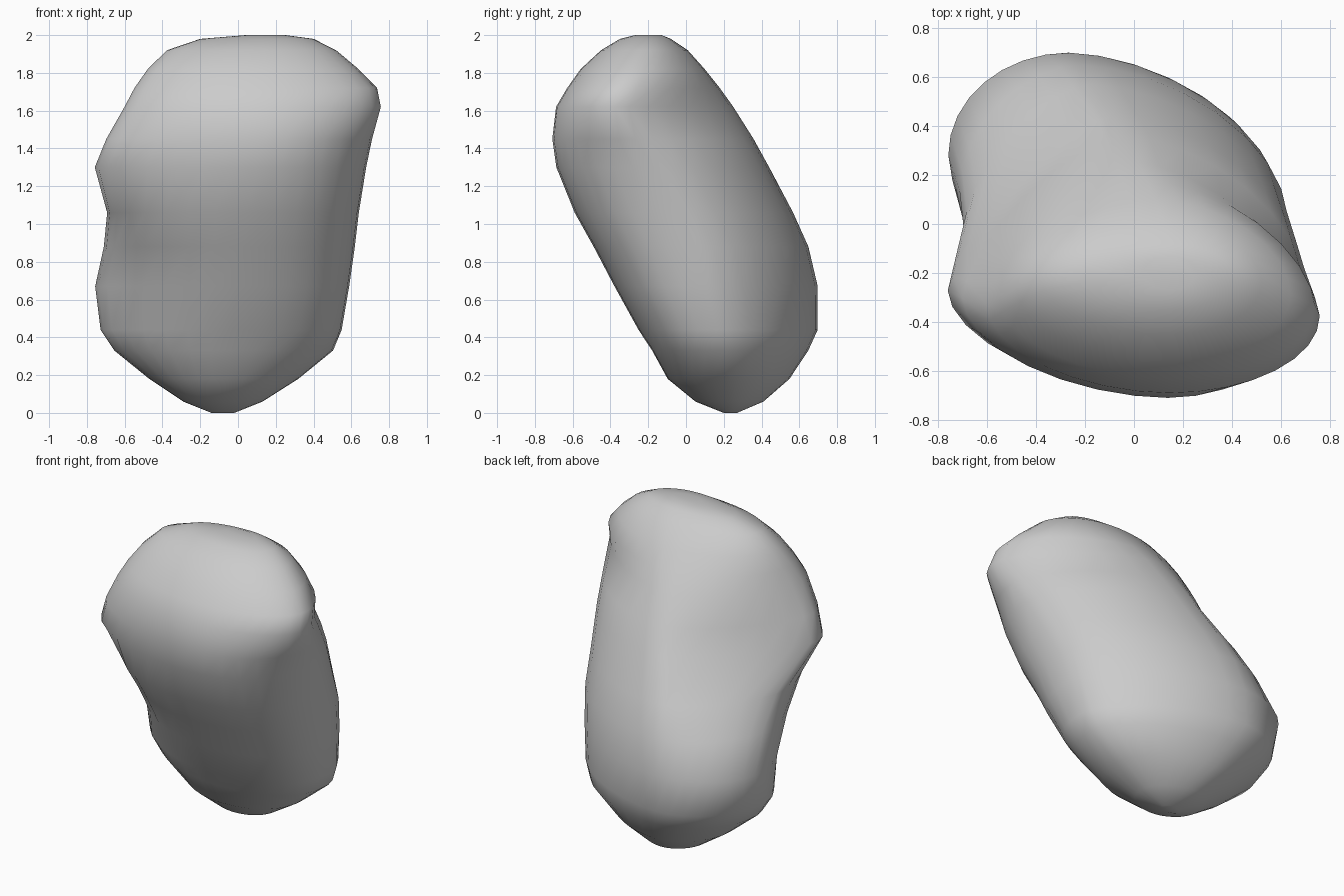
import bpy
import bmesh
from math import sin, cos, pi

default_cube = bpy.data.objects.get("Cube")
if default_cube:
    bpy.data.objects.remove(default_cube, do_unlink=True)

# Outline of the leaning boulder: height, low and high x, front and back y
OUTLINE = [
    (0, -.14, -.02, .2, .27),
    (.06, -.29, .13, .05, .41),
    (.18, -.47, .32, -.1, .55),
    (.33, -.66, .51, -.18, .65),
    (.44, -.73, .55, -.25, .7),
    (.67, -.76, .59, -.38, .7),
    (.88, -.71, .62, -.49, .65),
    (1.06, -.69, .64, -.59, .57),
    (1.3, -.765, .68, -.69, .44),
    (1.45, -.7, .71, -.71, .36),
    (1.62, -.6, .76, -.69, .25),
    (1.72, -.55, .74, -.63, .18),
    (1.82, -.48, .64, -.56, .1),
    (1.92, -.38, .52, -.45, .01),
    (1.98, -.2, .4, -.35, -.08),
    (2, .04, .25, -.27, -.13),
]

# Where each side bulges furthest, as (height, position) along the other axis
LOW_X_BULGE = [(0, .23), (.42, .2), (.67, .29), (1, .05), (1.3, -.28), (1.62, -.33), (2, -.2)]
HIGH_X_BULGE = [(0, .23), (.33, .2), (.9, .05), (1.3, -.17), (1.62, -.38), (2, -.2)]
FRONT_BULGE = [(0, -.08), (1, .03), (1.45, .14), (2, .15)]
BACK_BULGE = [(0, -.08), (.5, -.3), (1, -.2), (2, .15)]

# Squareness of the four corners by height, going round from the high-x side to the back
CORNERS = [
    [(0, 1.8), (.5, 1.7), (1.4, 1.75), (1.62, 1.5), (1.8, 1.8), (2, 2)],
    [(0, 1.9), (.67, 2), (1.06, 1.6), (1.3, 1.25), (1.62, 1.7), (2, 2)],
    [(0, 2), (.44, 1.75), (.7, 1.75), (1.06, 2.2), (1.3, 1.75), (2, 2)],
    [(0, 2.2), (.7, 2.5), (1.1, 2.4), (1.45, 2), (2, 2)],
]
STEPS = 8


def at_height(curve, z):
    """Linear interpolation along a short list of (height, value)."""
    for (z0, v0), (z1, v1) in zip(curve, curve[1:]):
        if z <= z1:
            return v0 + (v1 - v0) * (z - z0) / (z1 - z0)
    return curve[-1][1]


def ring_points(z, x_low, x_high, y_front, y_back):
    """Closed cross-section made of four rounded corners."""
    high = (x_high, at_height(HIGH_X_BULGE, z))
    low = (x_low, at_height(LOW_X_BULGE, z))
    back = (at_height(BACK_BULGE, z), y_back)
    front = (at_height(FRONT_BULGE, z), y_front)
    points = []
    sides = [(high, back), (low, back), (low, front), (high, front)]
    for quarter, ((side, end), corner) in enumerate(zip(sides, CORNERS)):
        power = at_height(corner, z)
        for step in range(STEPS):
            turn = step / STEPS if quarter % 2 == 0 else 1 - step / STEPS
            c = max(cos(turn * pi / 2), 0) ** (2 / power)
            s = max(sin(turn * pi / 2), 0) ** (2 / power)
            points.append((end[0] + (side[0] - end[0]) * c,
                           side[1] + (end[1] - side[1]) * s, z))
    return points


# Boulder: skin the stacked cross-sections and close both ends
bm = bmesh.new()
rings = [[bm.verts.new(p) for p in ring_points(*level)] for level in OUTLINE]
for lower, upper in zip(rings, rings[1:]):
    for i in range(len(lower)):
        j = (i + 1) % len(lower)
        bm.faces.new((lower[i], lower[j], upper[j], upper[i]))
bm.faces.new(rings[0][::-1])
bm.faces.new(rings[-1])

# Relax the surface slightly while keeping the overall outline
inner = [v for ring in rings[2:-2] for v in ring]
bmesh.ops.smooth_vert(bm, verts=inner, factor=.15,
                      use_axis_x=True, use_axis_y=True, use_axis_z=False)
bmesh.ops.recalc_face_normals(bm, faces=bm.faces)

mesh = bpy.data.meshes.new("boulder")
bm.to_mesh(mesh)
bm.free()
boulder = bpy.data.objects.new("boulder", mesh)
bpy.context.collection.objects.link(boulder)

# Plain grey stone
stone = bpy.data.materials.new("stone_grey")
stone.use_nodes = True
colour = (.6, .6, .6, 1)
stone.diffuse_color = colour
stone.node_tree.nodes["Principled BSDF"].inputs["Base Color"].default_value = colour
mesh.materials.append(stone)

bpy.ops.object.select_all(action="DESELECT")
boulder.select_set(True)
bpy.context.view_layer.objects.active = boulder
bpy.ops.object.shade_smooth_by_angle(angle=pi / 4)
